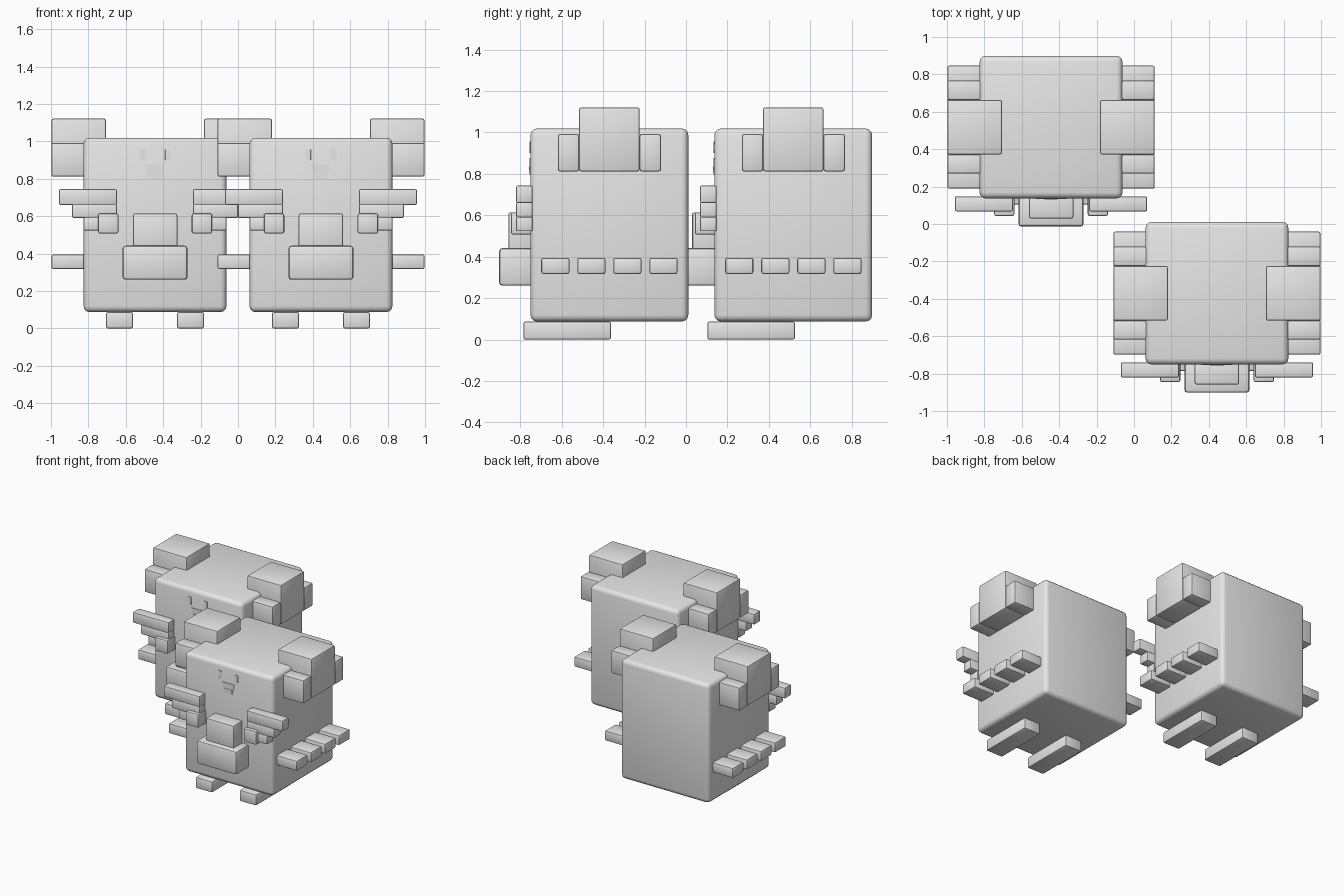
import bpy, bmesh, math

if "Cube" in bpy.data.objects:
    bpy.data.objects.remove(bpy.data.objects["Cube"])

grey = bpy.data.materials.new("plain grey")
grey.diffuse_color = (0.8, 0.8, 0.8, 1)
grey.use_nodes = True
grey.node_tree.nodes["Principled BSDF"].inputs["Base Color"].default_value = grey.diffuse_color


def finish(bm, name, origin, bevel, segments):
    """Round the edges, shade and place a part."""
    bmesh.ops.recalc_face_normals(bm, faces=bm.faces)
    if bevel:
        bmesh.ops.bevel(bm, geom=bm.edges[:], offset=bevel, segments=segments,
                        profile=0.5, affect='EDGES', clamp_overlap=True)
    me = bpy.data.meshes.new(name)
    bm.to_mesh(me)
    bm.free()
    me.materials.append(grey)
    ob = bpy.data.objects.new(name, me)
    ob.location = origin
    bpy.context.collection.objects.link(ob)
    bpy.ops.object.select_all(action='DESELECT')
    ob.select_set(True)
    bpy.context.view_layer.objects.active = ob
    bpy.ops.object.shade_smooth_by_angle(angle=math.radians(40))


def box(name, origin, x, y, z, bevel=0.01, segments=2):
    """Rounded box between (min, max) pairs."""
    bm = bmesh.new()
    bmesh.ops.create_cube(bm, size=1)
    for v in bm.verts:
        v.co = [r[0] if c < 0 else r[1] for c, r in zip(v.co, (x, y, z))]
    finish(bm, name, origin, bevel, segments)


def plate(name, origin, outline, y0, y1):
    """Thin flat plate on the face, from an x-z outline."""
    bm = bmesh.new()
    f = bm.faces.new([bm.verts.new((x, y1, z)) for x, z in outline])
    ext = bmesh.ops.extrude_face_region(bm, geom=[f])
    for v in ext["geom"]:
        if isinstance(v, bmesh.types.BMVert):
            v.co.y = y0
    finish(bm, name, origin, 0, 1)


def creature(tag, origin):
    def part(name, *args, **kw):
        box(f"{tag}_{name}", origin, *args, **kw)

    # body and belly pouch
    part("body", (-.382, .382), (-.381, .381), (.087, 1.019), bevel=.032, segments=3)
    part("belly_lower", (-.174, .174), (-.532, -.36), (.26, .442), bevel=.016)
    part("belly_upper", (-.119, .119), (-.488, -.36), (.40, .614))

    for s, side in ((-1, "left"), (1, "right")):
        def pair(name, x, *args, **kw):
            part(f"{side}_{name}", tuple(sorted((s * x[0], s * x[1]))), *args, **kw)

        # ears with a small block before and behind
        pair("ear", (.262, .554), (-.146, .146), (.812, 1.121))
        pair("ear_front_block", (.34, .554), (-.248, -.146), (.812, .992))
        pair("ear_rear_block", (.34, .554), (.146, .249), (.812, .992))
        # row of side fins
        for i in range(4):
            c = -.261 + .174 * i
            pair(f"side_fin_{i + 1}", (.34, .554), (c - .068, c + .068), (.317, .395))
        # stepped wing and its shoulder block
        for i, (xo, z0, z1) in enumerate(((.514, .66, .744), (.444, .59, .664),
                                          (.382, .523, .594))):
            pair(f"wing_step_{i + 1}", (.203, xo), (-.45, -.37), (z0, z1), bevel=.008)
        pair("wing_block", (.196, .305), (-.475, -.37), (.507, .614))
        # feet
        pair("foot", (.118, .262), (-.415, .008), (0, .087))
        # eyes
        pair("eye", (.054, .083), (-.385, -.378), (.90, .957), bevel=.001, segments=1)

    # mouth and tongue
    plate(f"{tag}_mouth", origin,
          [(-.053, .876), (.053, .876), (.033, .798), (-.033, .798)], -.385, -.376)
    plate(f"{tag}_tongue", origin,
          [(-.034, .832), (.034, .832), (.028, .804), (-.028, .804)], -.388, -.380)


creature("front", (.4435, -.370, 0))
creature("rear", (-.4435, .518, 0))
